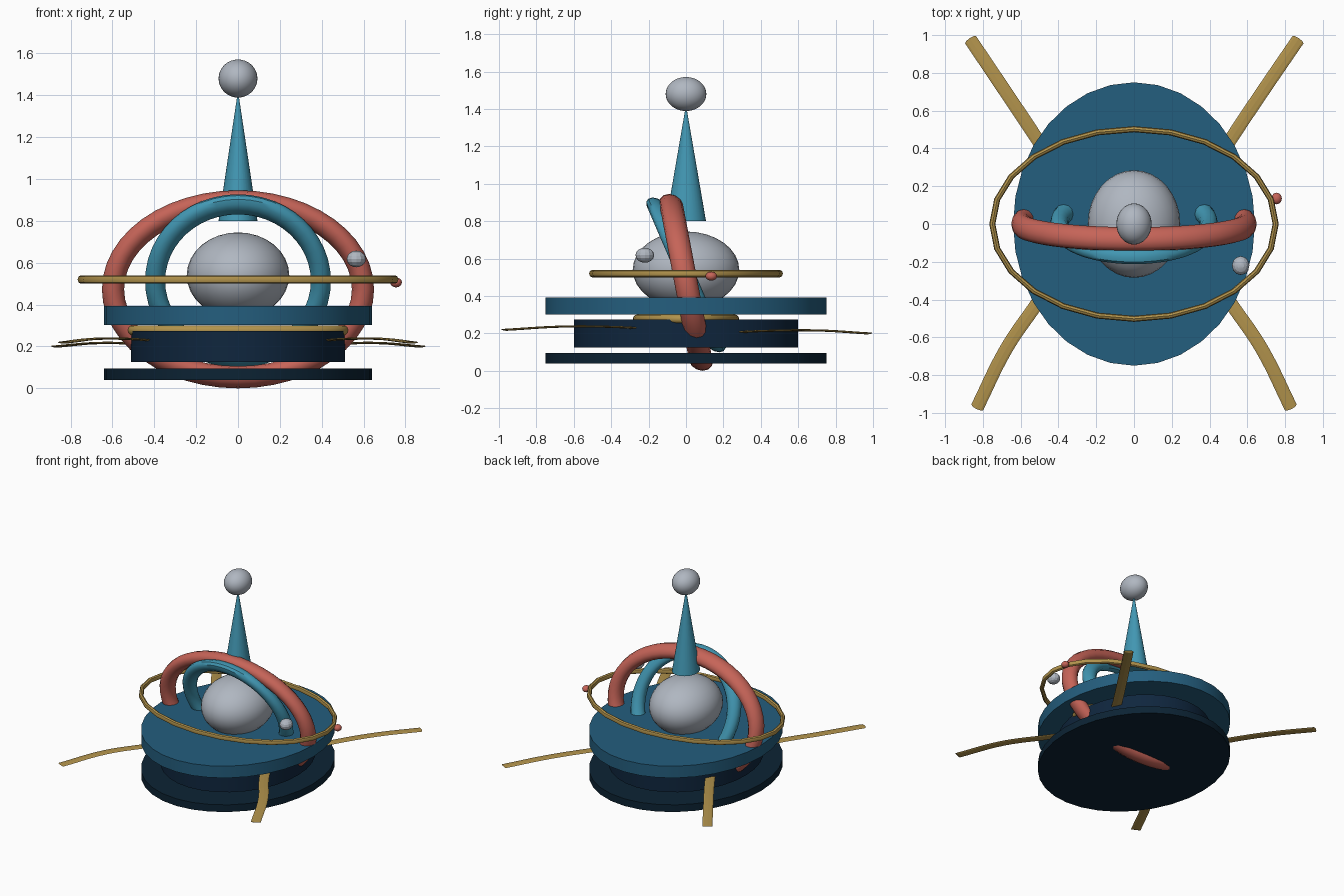
import bpy, bmesh
from math import sin, cos, tau, radians

cube = bpy.data.objects.get("Cube")
if cube:
    bpy.data.objects.remove(cube, do_unlink=True)


def material(name, rgb):
    """Flat material from 0-255 display values, stored as linear."""
    lin = [((c / 255 + 0.055) / 1.055) ** 2.4 for c in rgb]
    m = bpy.data.materials.new(name)
    m.use_nodes = True
    m.diffuse_color = (*lin, 1)
    m.node_tree.nodes["Principled BSDF"].inputs["Base Color"].default_value = (*lin, 1)
    return m


TEAL = material("teal", (66, 152, 180))
BLUE = material("deep blue", (36, 94, 126))
NAVY = material("navy", (15, 38, 62))
INK = material("dark navy", (12, 35, 52))
GOLD = material("gold", (178, 147, 76))
RED = material("coral red", (198, 100, 88))
SILVER = material("silver", (176, 183, 193))


def finish(obj, mat, angle=40):
    obj.data.materials.clear()
    obj.data.materials.append(mat)
    bpy.ops.object.select_all(action="DESELECT")
    obj.select_set(True)
    bpy.context.view_layer.objects.active = obj
    bpy.ops.object.shade_smooth_by_angle(angle=radians(angle))
    return obj


def from_bmesh(name, bm, mat, angle=40):
    bmesh.ops.recalc_face_normals(bm, faces=bm.faces)
    mesh = bpy.data.meshes.new(name)
    bm.to_mesh(mesh)
    bm.free()
    obj = bpy.data.objects.new(name, mesh)
    bpy.context.collection.objects.link(obj)
    return finish(obj, mat, angle)


def cone(name, mat, size, bottom, top, tip=1.0, sides=32):
    """Elliptical disc or cone standing between two heights."""
    bm = bmesh.new()
    bmesh.ops.create_cone(bm, cap_ends=True, segments=sides, radius1=1,
                          radius2=tip, depth=top - bottom)
    bmesh.ops.scale(bm, vec=(*size, 1), verts=bm.verts)
    bmesh.ops.translate(bm, vec=(0, 0, (bottom + top) / 2), verts=bm.verts)
    return from_bmesh(name, bm, mat)


def ball(name, mat, centre, size, u=32, v=16, angle=40):
    bm = bmesh.new()
    bmesh.ops.create_uvsphere(bm, u_segments=u, v_segments=v, radius=1)
    bmesh.ops.scale(bm, vec=size, verts=bm.verts)
    bmesh.ops.translate(bm, vec=centre, verts=bm.verts)
    return from_bmesh(name, bm, mat, angle)


def ring(name, mat, major, tube, height, upright=False, lean=0.0, n=48, k=12):
    """Elliptical torus; an upright one leans forward by lean per unit height."""
    bm = bmesh.new()
    loops = []
    for i in range(n):
        u = tau * i / n
        loop = []
        for j in range(k):
            v = tau * j / k
            a = (major[0] + tube[0] * cos(v)) * cos(u)
            b = (major[1] + tube[0] * cos(v)) * sin(u)
            c = tube[1] * sin(v)
            co = (a, c - lean * b, b + height) if upright else (a, b, c + height)
            loop.append(bm.verts.new(co))
        loops.append(loop)
    for i in range(n):
        p, q = loops[i], loops[(i + 1) % n]
        for j in range(k):
            bm.faces.new((p[j], p[(j + 1) % k], q[(j + 1) % k], q[j]))
    return from_bmesh(name, bm, mat)


def arm(name, points, flat=0.16):
    """Flattened tube following a short path."""
    curve = bpy.data.curves.new(name, "CURVE")
    curve.dimensions = "3D"
    curve.bevel_depth = 0.035
    curve.bevel_resolution = 2
    curve.use_fill_caps = True
    curve.resolution_u = 6
    spline = curve.splines.new("BEZIER")
    spline.bezier_points.add(len(points) - 1)
    for bp, (x, y, z) in zip(spline.bezier_points, points):
        bp.co = (x, y, z / flat)
        bp.handle_left_type = bp.handle_right_type = "AUTO"
    obj = bpy.data.objects.new(name, curve)
    bpy.context.collection.objects.link(obj)
    obj.scale.z = flat
    bpy.ops.object.select_all(action="DESELECT")
    obj.select_set(True)
    bpy.context.view_layer.objects.active = obj
    bpy.ops.object.convert(target="MESH")
    finish(bpy.context.object, GOLD)


# Stacked base discs
cone("bottom_plate", INK, (0.64, 0.75), 0.04, 0.095)
cone("middle_drum", NAVY, (0.51, 0.60), 0.125, 0.275)
cone("upper_deck", BLUE, (0.64, 0.75), 0.302, 0.393)
ring("drum_trim", GOLD, (0.505, 0.26), (0.024, 0.024), 0.277)

# Core, spire and finial
ball("core", SILVER, (0, 0, 0.54), (0.245, 0.285, 0.205))
cone("spire", TEAL, (0.093, 0.107), 0.80, 1.41, tip=0.02)
ball("finial", SILVER, (0, 0, 1.48), (0.093, 0.109, 0.091))

# Leaning hoops and the level orbit ring
ring("outer_hoop", RED, (0.597, 0.42), (0.053, 0.063), 0.473, True, 0.19)
ring("inner_hoop", TEAL, (0.396, 0.366), (0.048, 0.052), 0.513, True, 0.43)
ring("orbit_ring", GOLD, (0.75, 0.502), (0.016, 0.02), 0.52, n=24, k=8)

# Small satellites
ball("silver_satellite", SILVER, (0.565, -0.22, 0.618), (0.046, 0.05, 0.04), 12, 8, 20)
ball("red_satellite", RED, (0.755, 0.135, 0.506), (0.028, 0.031, 0.024), 12, 8)

# Four splayed arms, mirrored left and right
for side, label in ((1, "left"), (-1, "right")):
    front = [(0.38, -0.2, 0.225), (0.5, -0.4, 0.235), (0.67, -0.65, 0.237), (0.83, -0.97, 0.219)]
    back = [(0.38, 0.24, 0.205), (0.51, 0.445, 0.214), (0.68, 0.7, 0.216), (0.868, 0.975, 0.2)]
    if side < 0:
        back[-1] = (0.865, 0.975, 0.2)
    for end, path in (("front", front), ("back", back)):
        arm(f"{end}_{label}_arm", [(side * x, y, z) for x, y, z in path])
